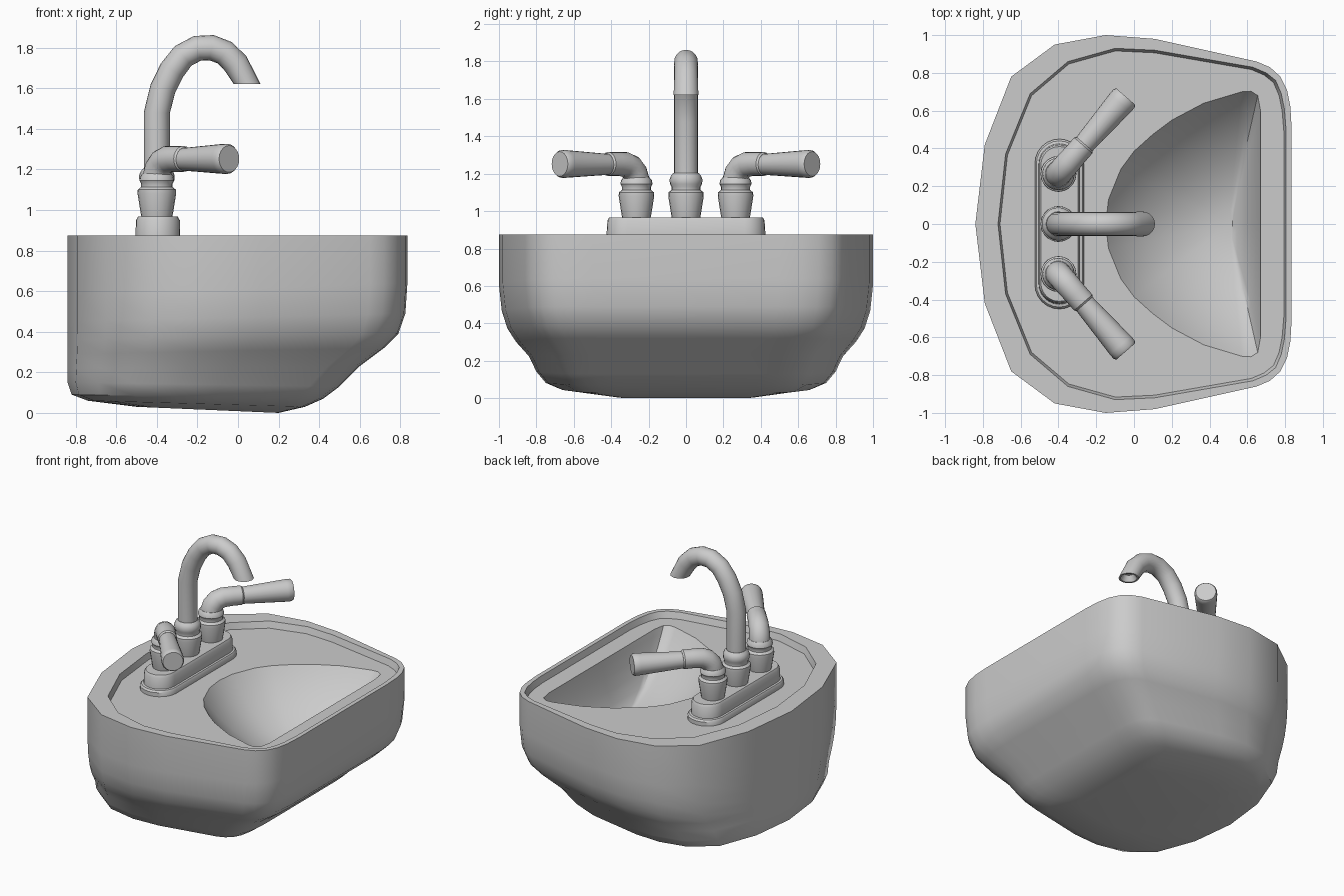
import bpy, bmesh
from math import sin, cos, pi, atan2, radians
from mathutils import Vector

cube = bpy.data.objects.get("Cube")
if cube:
    bpy.data.objects.remove(cube, do_unlink=True)

grey = bpy.data.materials.new("plain_grey")
grey.use_nodes = True
grey.diffuse_color = (0.6, 0.6, 0.6, 1)
grey.node_tree.nodes["Principled BSDF"].inputs["Base Color"].default_value = (0.6, 0.6, 0.6, 1)


def finish(name, bm, angle=38):
    bmesh.ops.recalc_face_normals(bm, faces=bm.faces)
    mesh = bpy.data.meshes.new(name)
    bm.to_mesh(mesh)
    bm.free()
    mesh.materials.append(grey)
    ob = bpy.data.objects.new(name, mesh)
    bpy.context.collection.objects.link(ob)
    bpy.ops.object.select_all(action='DESELECT')
    ob.select_set(True)
    bpy.context.view_layer.objects.active = ob
    bpy.ops.object.shade_smooth_by_angle(angle=radians(angle))
    return ob


def loft(bm, loops):
    """Skin a list of equal-length point loops; return the vertex rings."""
    rings = [[bm.verts.new(p) for p in loop] for loop in loops]
    n = len(rings[0])
    for a, b in zip(rings, rings[1:]):
        for i in range(n):
            j = (i + 1) % n
            bm.faces.new((a[i], a[j], b[j], b[i]))
    return rings


def mirrored(half):
    """Close a half outline that starts and ends on y = 0."""
    return half + [(x, -y) for x, y in half[-2:0:-1]]


def tube(name, base, azimuth, path, end_dir=None, hollow=False, sides=20):
    """Sweep circles along (reach, height, radius) points in a vertical plane."""
    bm = bmesh.new()
    out = Vector((cos(azimuth), sin(azimuth), 0))
    side = Vector((-sin(azimuth), cos(azimuth), 0))
    up = Vector((0, 0, 1))
    origin = Vector((base[0], base[1], 0))
    loops = []
    for i, (u, z, r) in enumerate(path):
        before, after = path[max(i - 1, 0)], path[min(i + 1, len(path) - 1)]
        du, dz = after[0] - before[0], after[1] - before[1]
        if end_dir and i == len(path) - 1:
            du, dz = end_dir
        a = atan2(dz, du)
        normal = out * -sin(a) + up * cos(a)
        centre = origin + out * u + up * z
        loops.append([centre + (normal * cos(t) + side * sin(t)) * r
                      for t in (2 * pi * k / sides for k in range(sides))])
    rings = loft(bm, loops)
    bm.faces.new(rings[0])
    cap = bm.faces.new(rings[-1])
    bmesh.ops.recalc_face_normals(bm, faces=bm.faces)
    if hollow:
        bmesh.ops.inset_individual(bm, faces=[cap], thickness=0.012)
        bmesh.ops.inset_individual(bm, faces=[cap], thickness=0.02, depth=-0.04)
    return finish(name, bm)


# Basin: outer shell, rim, deck and bowl in one skin
outline = mirrored([(-0.84, 0), (-0.79, 0.42), (-0.65, 0.78), (-0.42, 0.95), (-0.15, 1.0),
                    (0.11, 0.98), (0.65, 0.86), (0.72, 0.83), (0.775, 0.78), (0.81, 0.71),
                    (0.828, 0.62), (0.835, 0.5), (0.835, 0)])
inner = mirrored([(-0.72, 0), (-0.68, 0.37), (-0.55, 0.69), (-0.35, 0.86), (-0.1, 0.93),
                  (0.11, 0.92), (0.63, 0.83), (0.7, 0.8), (0.75, 0.76), (0.78, 0.69),
                  (0.796, 0.61), (0.805, 0.5), (0.805, 0)])
bowl = mirrored([(-0.15, 0), (-0.135, 0.13), (-0.07, 0.29), (0.0, 0.385), (0.1, 0.475),
                 (0.2, 0.55), (0.37, 0.64), (0.57, 0.7), (0.62, 0.703), (0.655, 0.68),
                 (0.67, 0.6), (0.67, 0)])

# Shell levels: back x, front x, width scale, back z, front z
levels = [(-0.5, 0.2, 0.42, 0.03, 0.0), (-0.74, 0.33, 0.67, 0.06, 0.03),
          (-0.82, 0.42, 0.75, 0.09, 0.07), (-0.84, 0.5, 0.8, 0.15, 0.13),
          (-0.84, 0.6, 0.84, 0.22, 0.23), (-0.84, 0.72, 0.91, 0.29, 0.32),
          (-0.84, 0.79, 0.955, 0.36, 0.39), (-0.84, 0.825, 0.985, 0.45, 0.49),
          (-0.84, 0.835, 1, 0.58, 0.64), (-0.84, 0.835, 1, 0.875, 0.875)]
shell = []
for back, front, width, zb, zf in levels:
    ring = []
    for x, y in outline:
        t = (x + 0.84) / 1.675
        ring.append((back + t * (front - back), y * width, zb + t * (zf - zb)))
    shell.append(ring)
shell.append([(x, y, 0.875) for x, y in inner])
shell.append([(x * 0.985, y * 0.985, 0.83) for x, y in inner])

bm = bmesh.new()
rings = loft(bm, shell)
bm.faces.new(rings[0])
deepest = 0.5
dish = loft(bm, [[(deepest + (x - deepest) * s, y * s, z) for x, y in bowl]
                 for s, z in ((1, 0.83), (0.95, 0.785), (0.85, 0.71), (0.7, 0.62),
                              (0.5, 0.535), (0.3, 0.48), (0.12, 0.455))])
bm.faces.new(dish[-1])
rim_edges = [bm.edges.get((loop[i - 1], loop[i]))
             for loop in (rings[-1], dish[0]) for i in range(len(loop))]
bmesh.ops.triangle_fill(bm, edges=rim_edges, use_beauty=True, normal=(0, 0, 1))
finish("basin", bm)


# Tap plate: rounded bar with a stepped flange
def stadium(radius, half_length, z, steps=12):
    loop = []
    for sign in (1, -1):
        for k in range(steps + 1):
            a = pi * k / steps + (0 if sign > 0 else pi)
            loop.append((-0.395 + radius * cos(a),
                         sign * (half_length - radius) + radius * sin(a), z))
    return loop


bm = bmesh.new()
rings = loft(bm, [stadium(*s) for s in (
    (0.13, 0.45, 0.82), (0.13, 0.45, 0.858), (0.122, 0.44, 0.87), (0.11, 0.425, 0.873),
    (0.108, 0.42, 0.95), (0.098, 0.41, 0.967))])
bm.faces.new(rings[0])
bm.faces.new(rings[-1])
finish("tap_plate", bm)

# Spout with its collar
collar = [(0, 0.955, 0.074), (0, 0.985, 0.08), (0, 1.08, 0.095), (0, 1.1, 0.094),
          (0, 1.113, 0.078), (0, 1.13, 0.078), (0, 1.145, 0.086)]
tube("spout_collar", (-0.4, 0), 0, collar + [(0, 1.17, 0.088), (0, 1.19, 0.08), (0, 1.205, 0.066)])
tube("spout", (-0.4, 0), 0,
     [(0, 1.1, 0.064), (0, 1.48, 0.064), (0.03, 1.6, 0.064), (0.075, 1.69, 0.064),
      (0.13, 1.76, 0.063), (0.2, 1.797, 0.063), (0.27, 1.8, 0.063), (0.335, 1.775, 0.063),
      (0.39, 1.72, 0.064), (0.445, 1.62, 0.066)], end_dir=(0, -1), hollow=True)

# Handles, one on each side
for label, s in (("left", -1), ("right", 1)):
    base, turn = (-0.4, 0.265 * s), s * radians(49)
    tube(label + "_handle_collar", base, 0, collar + [(0, 1.165, 0.082), (0, 1.18, 0.07)])
    tube(label + "_handle_elbow", base, turn,
         [(0, 1.12, 0.07), (0, 1.17, 0.069), (0.012, 1.205, 0.068), (0.04, 1.235, 0.067),
          (0.08, 1.25, 0.066), (0.14, 1.252, 0.064), (0.2, 1.252, 0.064), (0.21, 1.252, 0.056)])
    tube(label + "_handle_lever", base, turn,
         [(0.18, 1.25, 0.056), (0.22, 1.25, 0.057), (0.5, 1.252, 0.074),
          (0.53, 1.252, 0.074), (0.543, 1.252, 0.066)])
